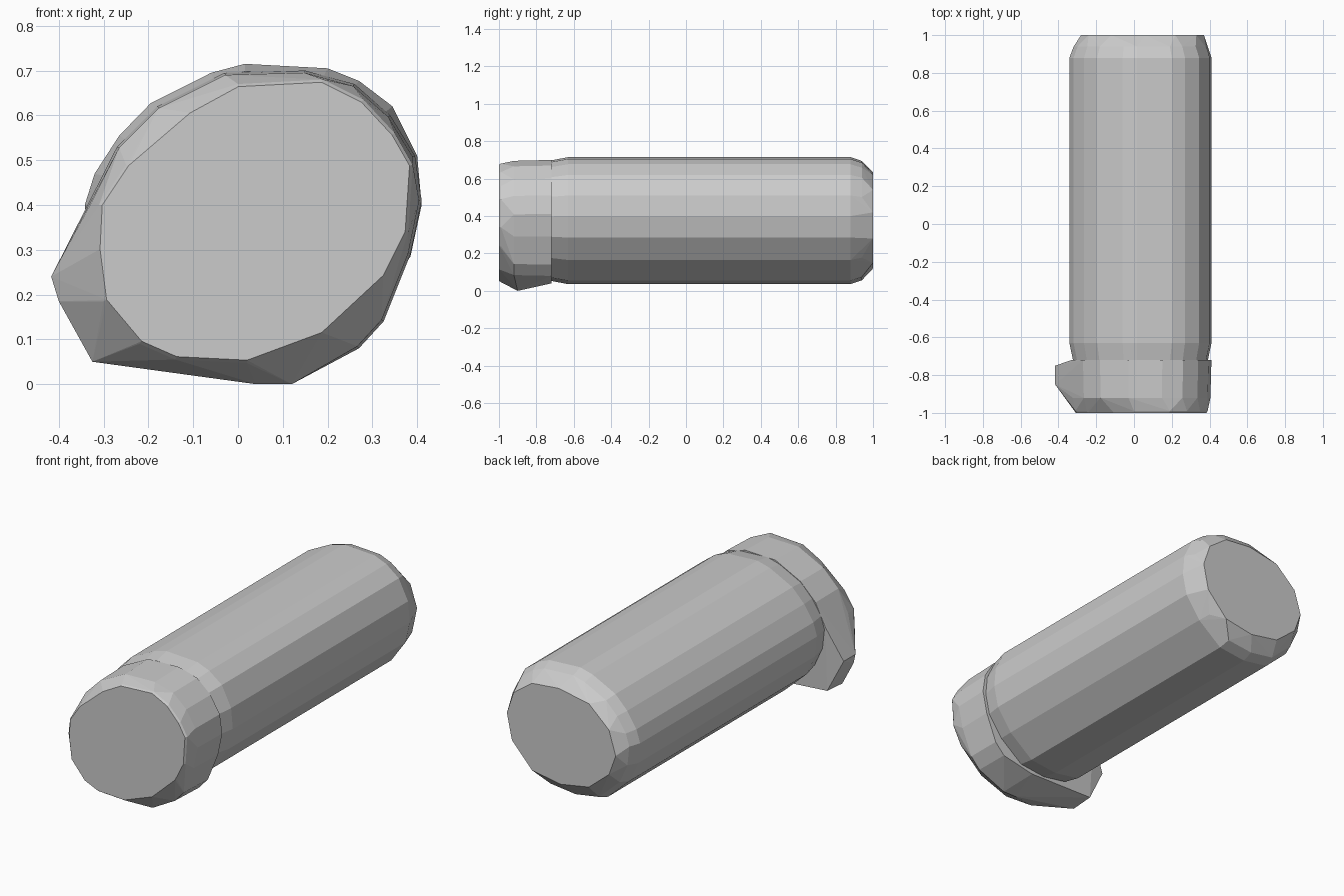
import bpy, bmesh


def ring(profile, y, s=1.0, cx=0.035, cz=0.375):
    return [(cx + (x - cx) * s, y, cz + (z - cz) * s) for x, z in profile]


def hull(name, points):
    """Faceted convex solid wrapped around the given section rings."""
    bm = bmesh.new()
    for p in points:
        bm.verts.new(p)
    res = bmesh.ops.convex_hull(bm, input=bm.verts[:])
    junk = {g for k in ("geom_interior", "geom_unused") for g in res[k]
            if isinstance(g, bmesh.types.BMVert)}
    bmesh.ops.delete(bm, geom=list(junk), context='VERTS')
    bmesh.ops.dissolve_limit(bm, angle_limit=0.01, verts=bm.verts[:], edges=bm.edges[:])
    bmesh.ops.recalc_face_normals(bm, faces=bm.faces[:])
    me = bpy.data.meshes.new(name)
    bm.to_mesh(me)
    bm.free()
    ob = bpy.data.objects.new(name, me)
    bpy.context.collection.objects.link(ob)
    return ob


# Long barrel: uneven oval section with chamfered ends
barrel = [(-0.342, 0.40), (-0.32, 0.47), (-0.265, 0.555), (-0.195, 0.627),
          (-0.06, 0.695), (0.015, 0.715), (0.20, 0.705), (0.27, 0.677),
          (0.345, 0.62), (0.40, 0.51), (0.41, 0.40), (0.385, 0.285),
          (0.30, 0.165), (0.16, 0.055), (0.0, 0.036), (-0.15, 0.06),
          (-0.28, 0.18), (-0.33, 0.29)]
rear_face = [(-0.28, 0.36), (-0.24, 0.49), (-0.12, 0.60), (0.06, 0.635),
             (0.22, 0.62), (0.33, 0.54), (0.37, 0.42), (0.34, 0.28),
             (0.22, 0.15), (0.05, 0.12), (-0.12, 0.15), (-0.24, 0.25)]
hull("barrel", ring(barrel, -0.72, 0.95) + ring(barrel, -0.63)
     + ring(barrel, 0.88) + ring(barrel, 0.94, 0.94) + ring(rear_face, 1.0))

# Head: flat front face, wide rim and a lobe at the lower left
front_face = [(-0.31, 0.40), (-0.25, 0.49), (-0.11, 0.61), (0.0, 0.67),
              (0.19, 0.68), (0.28, 0.635), (0.35, 0.56), (0.39, 0.49),
              (0.38, 0.34), (0.33, 0.24), (0.19, 0.11), (0.02, 0.047),
              (-0.14, 0.055), (-0.22, 0.09), (-0.30, 0.185), (-0.315, 0.30)]
rim = [(-0.33, 0.41), (-0.27, 0.53), (-0.18, 0.62), (-0.03, 0.695),
       (0.15, 0.70), (0.26, 0.67), (0.34, 0.60), (0.395, 0.51),
       (0.41, 0.41), (0.385, 0.29), (0.325, 0.14), (0.27, 0.08)]
lobe = [(-0.417, -0.85, 0.24), (-0.417, -0.75, 0.24), (-0.40, -0.86, 0.185),
        (-0.335, -0.88, 0.085), (-0.325, -0.87, 0.05), (-0.325, -0.74, 0.06),
        (0.04, -0.90, 0.0), (0.12, -0.90, 0.0), (0.08, -0.72, 0.04)]
hull("head", ring(front_face, -1.0, 0.98) + ring(front_face, -0.99)
     + ring(rim, -0.92, 0.985) + ring(rim, -0.72) + lobe)
